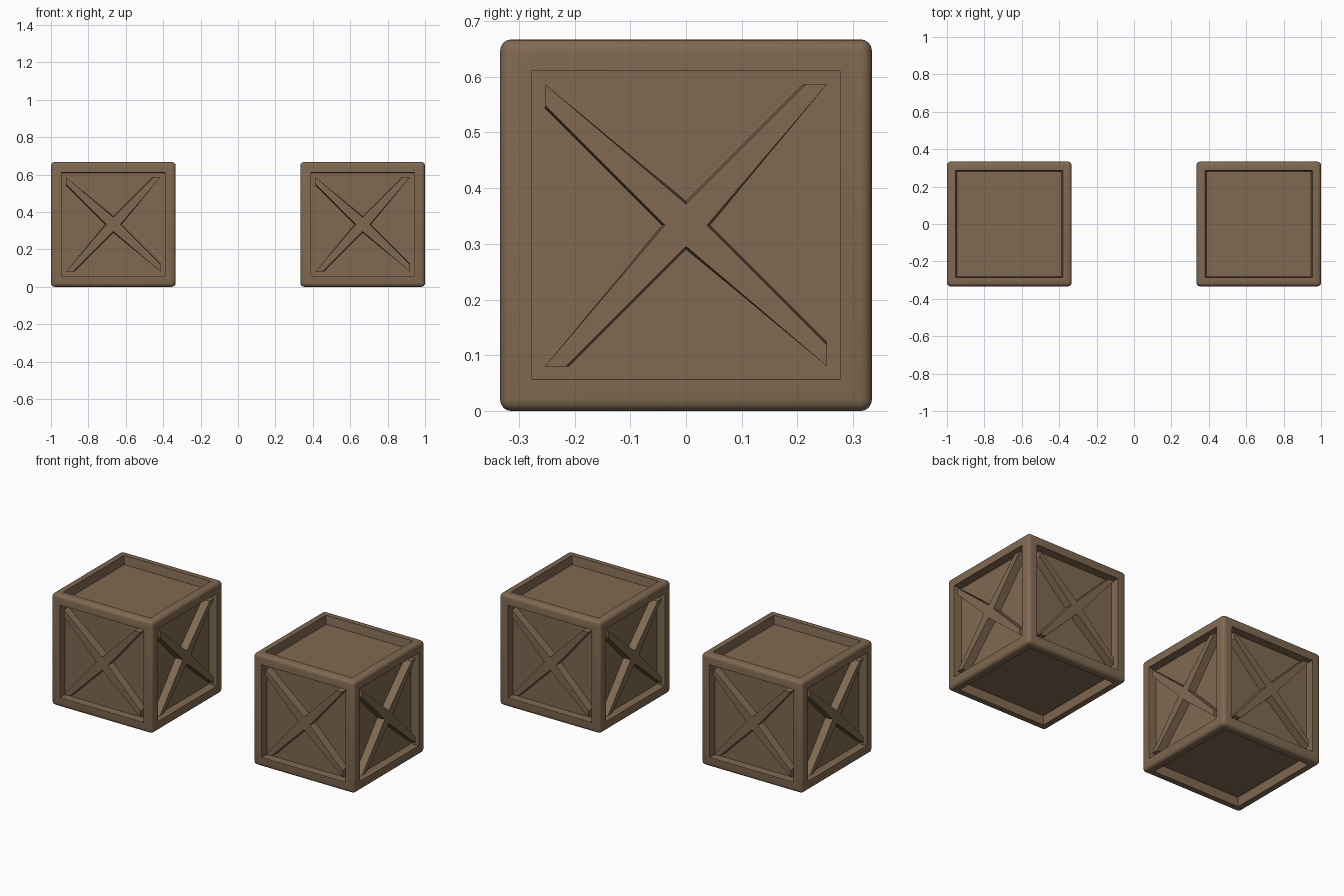
import bpy, bmesh, math
from mathutils import Matrix, Vector

if "Cube" in bpy.data.objects:
    bpy.data.objects.remove(bpy.data.objects["Cube"])

H = 1 / 3          # half crate size
A = 0.253          # half size of side panel opening
DEPTH = 0.05       # panel recess

wood = bpy.data.materials.new("brown wood")
wood.diffuse_color = (0.216, 0.141, 0.082, 1)
wood.use_nodes = True
wood.node_tree.nodes["Principled BSDF"].inputs["Base Color"].default_value = wood.diffuse_color


def finish(bm, name, loc):
    bmesh.ops.recalc_face_normals(bm, faces=bm.faces)
    me = bpy.data.meshes.new(name)
    bm.to_mesh(me)
    bm.free()
    me.materials.append(wood)
    ob = bpy.data.objects.new(name, me)
    ob.location = loc
    bpy.context.collection.objects.link(ob)
    bpy.ops.object.select_all(action='DESELECT')
    ob.select_set(True)
    bpy.context.view_layer.objects.active = ob
    bpy.ops.object.shade_smooth_by_angle(angle=math.radians(35))


# Rounded box with a recessed panel on every side
def crate_body(name, loc):
    bm = bmesh.new()
    bmesh.ops.create_cube(bm, size=2 * H)
    for f in list(bm.faces):
        flat = abs(f.normal.z) > 0.5
        bmesh.ops.inset_individual(bm, faces=[f], thickness=0.066 if flat else H - A)
        bmesh.ops.inset_individual(bm, faces=[f], thickness=0.01 if flat else 0.0005, depth=-DEPTH)
    rim = [e for e in bm.edges if all(sum(abs(abs(c) - H) < 1e-4 for c in v.co) == 3 for v in e.verts)]
    bmesh.ops.bevel(bm, geom=rim, offset=0.02, segments=4, profile=0.5, affect='EDGES')
    finish(bm, name, loc)


# X outline filling the opening; d is the bar's corner offset
def cross_outline(d):
    quarter = [(A, A), (A - d, A), (0, d), (-A + d, A)]
    return [Matrix.Rotation(k * math.pi / 2, 2) @ Vector(p)
            for k in range(4) for p in quarter[:3]]


# Cross braces on the four upright sides
def braces(name, loc):
    bm = bmesh.new()
    for k in range(4):
        turn = Matrix.Rotation(k * math.pi / 2, 3, 'Z')
        rings = []
        for d, y in ((0.043, -H + DEPTH + 0.002), (0.038, -H + 0.004)):
            rings.append([bm.verts.new(turn @ Vector((p.x, y, p.y))) for p in cross_outline(d)])
        low, top = rings
        n = len(top)
        bm.faces.new(top)
        bm.faces.new(low[::-1])
        for i in range(n):
            bm.faces.new((low[i], low[(i + 1) % n], top[(i + 1) % n], top[i]))
    finish(bm, name, loc)


for side, x in (("left", -2 * H), ("right", 2 * H)):
    crate_body(side + "_crate_body", (x, 0, H))
    braces(side + "_crate_braces", (x, 0, H))
